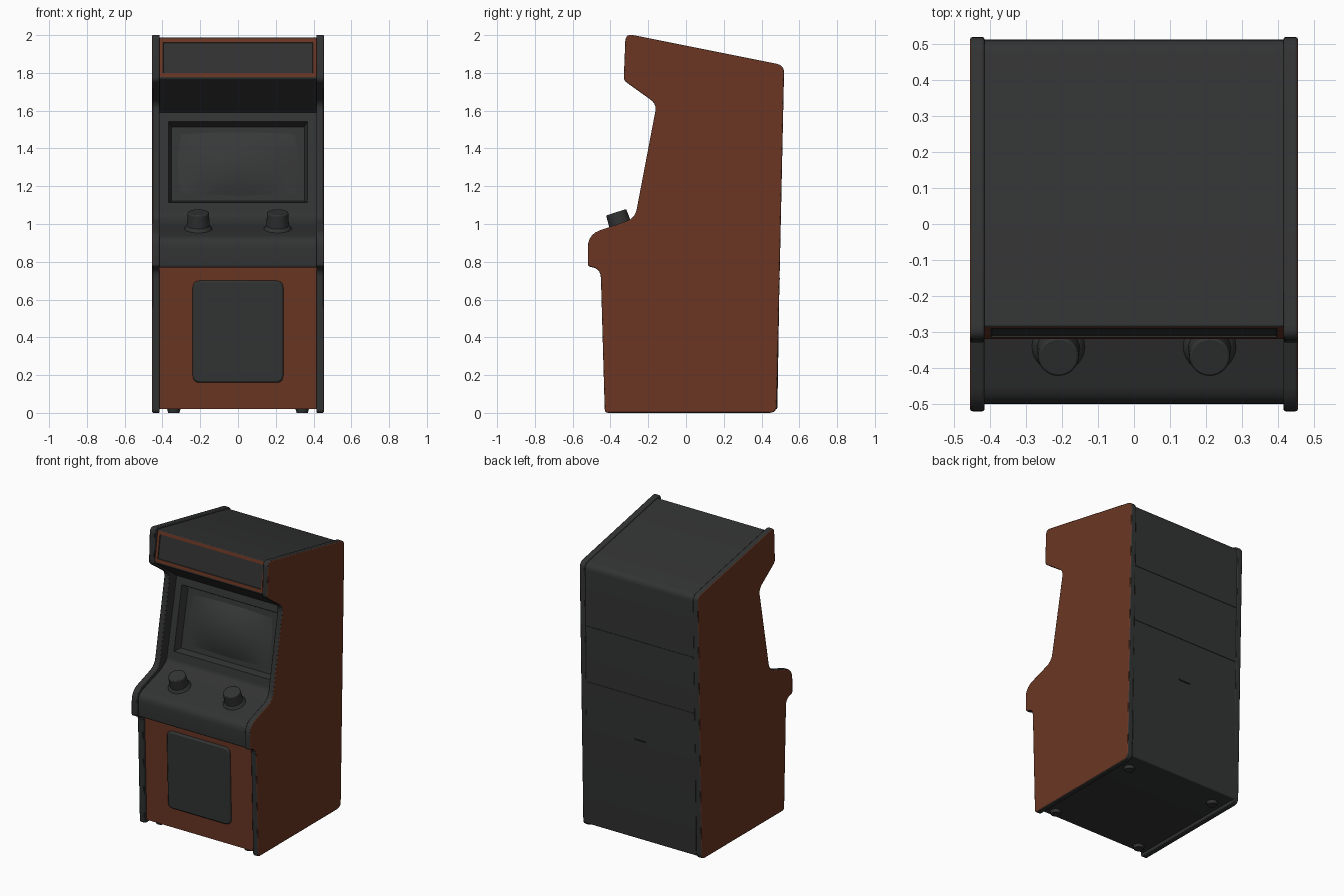
import bpy, bmesh, math
from mathutils import Matrix, Vector

if "Cube" in bpy.data.objects:
    bpy.data.objects.remove(bpy.data.objects["Cube"])


def material(name, rgb):
    m = bpy.data.materials.new(name)
    m.use_nodes = True
    m.diffuse_color = (*rgb, 1)
    bsdf = m.node_tree.nodes["Principled BSDF"]
    bsdf.inputs["Base Color"].default_value = (*rgb, 1)
    bsdf.inputs["Roughness"].default_value = 0.7
    return m


CHARCOAL = material("charcoal", (0.032, 0.033, 0.033))
BROWN = material("wood brown", (0.145, 0.037, 0.017))
GLASS = material("screen grey", (0.038, 0.039, 0.039))
BLACK = material("seam black", (0.012, 0.012, 0.012))

# Frames for flat outlines: side outlines run along x, front ones face -y
SIDEWAYS = Matrix(((0, 0, 1, 0), (1, 0, 0, 0), (0, 1, 0, 0), (0, 0, 0, 1)))
FORWARD = Matrix.Rotation(math.pi / 2, 4, 'X')


def rounded(corners, steps=5):
    """Outline from (a, b, radius) corners, each softened by a curve."""
    out = []
    for i, (a, b, r) in enumerate(corners):
        p = Vector((a, b))
        if r == 0:
            out.append(p)
            continue
        before = Vector(corners[i - 1][:2])
        after = Vector(corners[(i + 1) % len(corners)][:2])
        s = p + (before - p).normalized() * r
        e = p + (after - p).normalized() * r
        for k in range(steps + 1):
            t = k / steps
            out.append(s * (1 - t) ** 2 + p * 2 * t * (1 - t) + e * t * t)
    return out


def rectangle(w, h, r=0):
    return rounded([(-w, -h, r), (w, -h, r), (w, h, r), (-w, h, r)])


def prism(outline, low, high, matrix):
    """Closed solid with an anticlockwise outline."""
    bm = bmesh.new()
    base, top = [[bm.verts.new(matrix @ Vector((p.x, p.y, h)))
                  for p in outline] for h in (low, high)]
    bm.faces.new(base[::-1])
    bm.faces.new(top)
    for i in range(len(base)):
        bm.faces.new((base[i - 1], base[i], top[i], top[i - 1]))
    bm.normal_update()
    return bm


def finish(name, bm, mats, bevel=0, mirror=""):
    mesh = bpy.data.meshes.new(name)
    bm.to_mesh(mesh)
    bm.free()
    for m in mats:
        mesh.materials.append(m)
    ob = bpy.data.objects.new(name, mesh)
    bpy.context.collection.objects.link(ob)
    bpy.ops.object.select_all(action='DESELECT')
    ob.select_set(True)
    bpy.context.view_layer.objects.active = ob
    bpy.ops.object.shade_smooth_by_angle(angle=math.radians(35))
    if bevel:
        mod = ob.modifiers.new("soft edges", 'BEVEL')
        mod.width, mod.segments = bevel, 2
        mod.limit_method, mod.angle_limit = 'ANGLE', math.radians(45)
    if mirror:
        mod = ob.modifiers.new("mirror", 'MIRROR')
        mod.use_axis = ('X' in mirror, 'Y' in mirror, False)


# Side panels: brown outer faces, dark rim and inner faces
side = rounded([
    (-0.43, 0, 0.02), (0.48, 0, 0.04), (0.52, 1.84, 0.04),
    (-0.32, 2.008, 0.04), (-0.33, 1.76, 0.02), (-0.155, 1.635, 0.04),
    (-0.27, 1.03, 0.05), (-0.52, 0.945, 0.07), (-0.52, 0.775, 0.015),
    (-0.452, 0.765, 0.05)])
bm = prism(side, 0.415, 0.455, SIDEWAYS)
for f in bm.faces:
    f.material_index = 1 if f.normal.x > 0.9 else 0
finish("side_panels", bm, [CHARCOAL, BROWN], bevel=0.006, mirror="X")

# Cabinet body between the panels
core = rounded([
    (-0.408, 0.02, 0), (0.484, 0.02, 0.01), (0.513, 1.832, 0.04),
    (-0.285, 1.989, 0.008), (-0.32, 1.77, 0.008), (-0.08, 1.59, 0),
    (-0.19, 1.045, 0.02), (-0.25, 1.003, 0.03), (-0.50, 0.925, 0.05),
    (-0.50, 0.77, 0.012), (-0.43, 0.77, 0)])
bm = prism(core, -0.418, 0.418, SIDEWAYS)


def front_face(z0, z1):
    hits = [f for f in bm.faces if f.normal.y < -0.8
            and z0 < f.calc_center_median().z < z1]
    return max(hits, key=lambda f: f.calc_area())


# Brown lower front, brown sign frame with a sunken sign, recessed screen bezel
front_face(0.2, 0.6).material_index = 1
sign = front_face(1.8, 1.95)
bezel = front_face(1.2, 1.45)
outward = bezel.normal.copy()
sign.material_index = 1
bmesh.ops.inset_individual(bm, faces=[sign], thickness=0.03)
sign.material_index = 0
bm.normal_update()
bmesh.ops.inset_individual(bm, faces=[sign], thickness=0.003, depth=-0.006)
bmesh.ops.inset_individual(bm, faces=[bezel], thickness=0.07)
bm.normal_update()
bmesh.ops.inset_individual(bm, faces=[bezel], thickness=0.025, depth=-0.05)
middle = bezel.calc_center_median()
finish("cabinet_body", bm, [CHARCOAL, BROWN])

# Bulging screen, seated in the bezel
bm = bmesh.new()
bmesh.ops.create_grid(bm, x_segments=16, y_segments=12, size=1)
for v in bm.verts:
    u, w = v.co.x, v.co.y
    v.co = (u * 0.318 * (1 - 0.06 * w * w), w * 0.17 * (1 - 0.06 * u * u),
            0.004 + 0.04 * (1 - u * u) * (1 - w * w))
up = outward.cross(Vector((1, 0, 0)))
seat = Matrix((Vector((1, 0, 0)), up, outward)).transposed().to_4x4()
bm.transform(Matrix.Translation(middle) @ seat)
finish("screen", bm, [GLASS])

# Service door on the lower front
bm = prism(rectangle(0.24, 0.27, 0.04), -0.01, 0.018,
           Matrix.Translation((0, -0.419, 0.43))
           @ Matrix.Rotation(math.radians(1.5), 4, 'X') @ FORWARD)
finish("service_door", bm, [CHARCOAL], bevel=0.01)


def cylinder(bm, r1, r2, depth, matrix):
    bmesh.ops.create_cone(bm, cap_ends=True, segments=28, radius1=r1,
                          radius2=r2, depth=depth, matrix=matrix)


# Control knobs with flared collars, square to the sloping panel
bm = bmesh.new()
tilt = (Matrix.Translation((0.21, -0.339, 0.967))
        @ Matrix.Rotation(math.radians(18), 4, 'X'))
cylinder(bm, 0.08, 0.062, 0.03, tilt @ Matrix.Translation((0, 0, 0.012)))
cylinder(bm, 0.06, 0.056, 0.08, tilt @ Matrix.Translation((0, 0, 0.06)))
finish("control_knobs", bm, [CHARCOAL], bevel=0.006, mirror="X")

# Round feet
bm = bmesh.new()
cylinder(bm, 0.03, 0.038, 0.03, Matrix.Translation((0.34, 0.36, 0.015)))
finish("feet", bm, [CHARCOAL], mirror="XY")

# Back panel seams and small slot
for name, half, z, mat in (("upper_back_seam", 0.412, 1.40, CHARCOAL),
                           ("lower_back_seam", 0.412, 1.01, CHARCOAL),
                           ("back_slot", 0.045, 0.71, BLACK)):
    y = 0.484 + 0.016 * z
    bm = prism(rectangle(half, 0.005), -0.003, 0.003,
               Matrix.Translation((0, y, z)) @ FORWARD)
    finish(name, bm, [mat])
